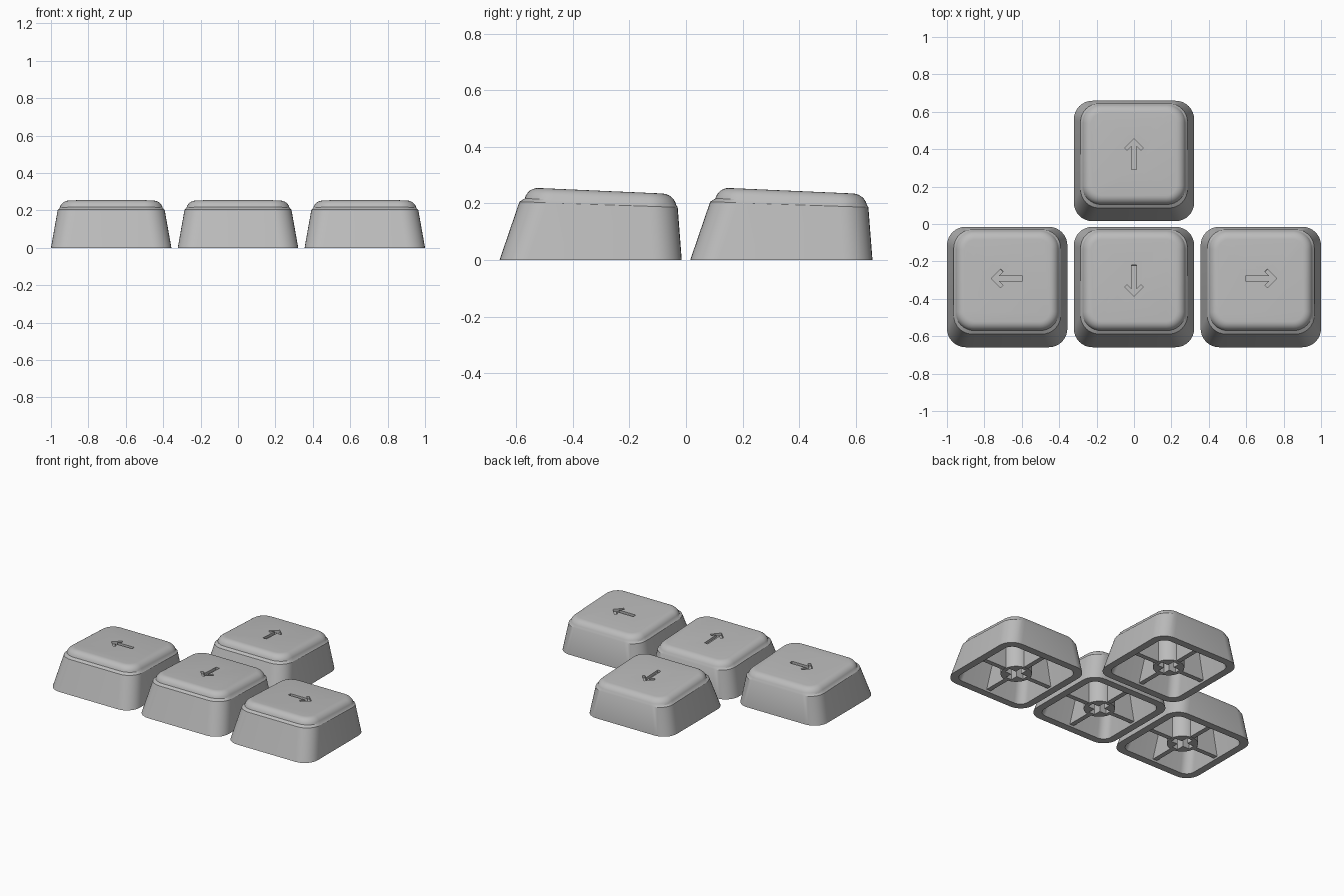
import bpy, bmesh, math
from mathutils import Matrix, Vector

cube = bpy.data.objects.get("Cube")
if cube:
    bpy.data.objects.remove(cube)

GREY = (0.5, 0.5, 0.5, 1)
plastic = bpy.data.materials.new("grey plastic")
plastic.use_nodes = True
plastic.diffuse_color = GREY
plastic.node_tree.nodes["Principled BSDF"].inputs["Base Color"].default_value = GREY

HALF = 0.322        # half width of a key at its base
FILLET = 0.05       # rounding of the upper rim
WALL = 0.05


def top_z(y):
    """Height of the sloping top."""
    return 0.246 - 0.044 * y


def ring(bm, t, inset, drop, radius):
    """Rounded rectangle at fraction t of the tapered body."""
    hx = HALF - 0.045 * t - inset
    front, back = -HALF + 0.088 * t + inset, HALF - 0.018 * t - inset
    verts = []
    for k, (sx, cy, sy) in enumerate([(1, back, 1), (-1, back, 1), (-1, front, -1), (1, front, -1)]):
        for i in range(9):
            a = math.pi / 2 * (k + i / 8)
            x = sx * (hx - radius) + radius * math.cos(a)
            y = cy - sy * radius + radius * math.sin(a)
            verts.append(bm.verts.new((x, y, t * top_z(y) - drop)))
    return verts


def finish(name, bm, smooth=True):
    bmesh.ops.recalc_face_normals(bm, faces=bm.faces)
    mesh = bpy.data.meshes.new(name)
    bm.to_mesh(mesh)
    bm.free()
    ob = bpy.data.objects.new(name, mesh)
    bpy.context.collection.objects.link(ob)
    mesh.materials.append(plastic)
    if smooth:
        shade(ob)
    return ob


def shade(ob):
    bpy.ops.object.select_all(action='DESELECT')
    ob.select_set(True)
    bpy.context.view_layer.objects.active = ob
    bpy.ops.object.shade_smooth_by_angle(angle=math.radians(32))


def cut(ob, cutter):
    """Subtract the cutter, apply the result and drop the cutter."""
    mod = ob.modifiers.new("cut", 'BOOLEAN')
    mod.operation, mod.solver, mod.object = 'DIFFERENCE', 'EXACT', cutter
    graph = bpy.context.evaluated_depsgraph_get()
    mesh = bpy.data.meshes.new_from_object(ob.evaluated_get(graph))
    ob.modifiers.clear()
    ob.data = mesh
    bpy.data.objects.remove(cutter)
    shade(ob)


def prism(bm, low, high, z0, z1):
    """Solid between a lower and an upper polygon."""
    a = [bm.verts.new((x, y, z0)) for x, y in low]
    b = [bm.verts.new((x, y, z1)) for x, y in high]
    bm.faces.new(a)
    bm.faces.new(b)
    for i in range(len(a)):
        j = (i + 1) % len(a)
        bm.faces.new((a[i], a[j], b[j], b[i]))


def rect(x0, x1, y0, y1):
    return [(x0, y0), (x1, y0), (x1, y1), (x0, y1)]


def shell(name):
    """Hollow tapered cap, lofted from the ceiling of the cavity to the top."""
    bm = bmesh.new()
    rings = [ring(bm, 0.8, WALL, 0, 0.06), ring(bm, 0, WALL, 0, 0.06), ring(bm, 0, 0, 0, 0.1),
             ring(bm, 0.8, 0, 0, 0.1)]
    for i in range(1, 8):
        a = math.pi / 2 * i / 7
        rings.append(ring(bm, 1, FILLET * (1 - math.cos(a)), FILLET * (1 - math.sin(a)),
                          0.1 - 0.045 * (1 - math.cos(a))))
    for lo, hi in zip(rings, rings[1:]):
        for i in range(len(lo)):
            j = (i + 1) % len(lo)
            bm.faces.new((lo[i], lo[j], hi[j], hi[i]))
    bm.faces.new(rings[0])
    bm.faces.new(rings[-1])
    return finish(name, bm)


def arrow_cutter(angle, cy):
    """Arrow outline, pointing to +y before it is turned."""
    half = [(0.013, -0.082), (0.013, 0.046), (0.037, 0.022), (0.050, 0.035)]
    outline = half + [(0, 0.085)] + [(-x, y) for x, y in reversed(half)]
    bm = bmesh.new()
    prism(bm, outline, outline, -0.018, 0.05)
    tilt = Matrix.Rotation(-math.atan(0.044), 4, 'X')
    place = Matrix.Translation((0, cy, top_z(cy)))
    bm.transform(place @ tilt @ Matrix.Rotation(angle, 4, 'Z'))
    return finish("arrow_cutter", bm, False)


def stem(name):
    """Round post with a cross-shaped socket."""
    bm = bmesh.new()
    circle = [(0.098 * math.cos(i * math.pi / 16), 0.098 * math.sin(i * math.pi / 16)) for i in range(32)]
    prism(bm, circle, circle, 0.01, 0.215)
    ob = finish(name, bm)
    bm = bmesh.new()
    a, b = 0.073, 0.022
    cross = [(a, -b), (a, b), (b, b), (b, a), (-b, a), (-b, b),
             (-a, b), (-a, -b), (-b, -b), (-b, -a), (b, -a), (b, -b)]
    prism(bm, cross, cross, -0.05, 0.15)
    cut(ob, finish("socket_cutter", bm, False))
    return ob


def ribs(name):
    """Four thin walls from the post to the shell."""
    bm = bmesh.new()
    w = 0.016
    for s in (-1, 1):
        x = sorted((s * 0.088, s * 0.285))
        xt = sorted((s * 0.088, s * 0.25))
        prism(bm, rect(*x, -w, w), rect(*xt, -w, w), 0.012, 0.212)
    prism(bm, rect(-w, w, 0.088, 0.285), rect(-w, w, 0.088, 0.27), 0.012, 0.212)
    prism(bm, rect(-w, w, -0.285, -0.088), rect(-w, w, -0.225, -0.088), 0.012, 0.212)
    return finish(name, bm, False)


# The four keys: name, position, arrow turn, arrow offset
KEYS = [("up", 0, 0.337, 0, 0.035), ("down", 0, -0.337, math.pi, 0.035),
        ("left", -0.678, -0.337, math.pi / 2, 0.046), ("right", 0.678, -0.337, -math.pi / 2, 0.046)]
for label, x, y, turn, cy in KEYS:
    cap = shell(label + "_key_cap")
    cut(cap, arrow_cutter(turn, cy))
    for part in (cap, stem(label + "_key_stem"), ribs(label + "_key_ribs")):
        part.location = Vector((x, y, 0))
